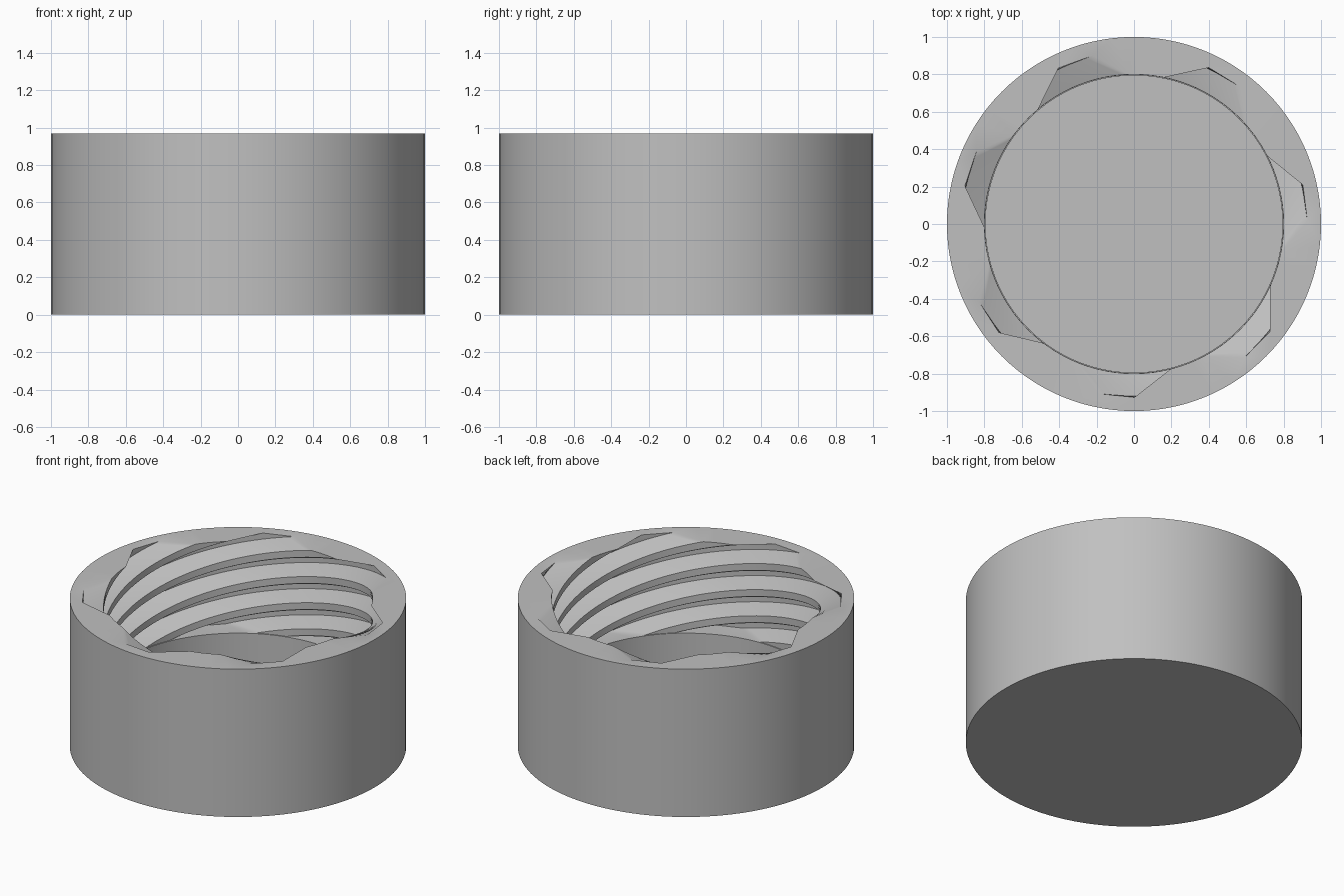
import bpy
import bmesh
from math import cos, sin, radians

cube = bpy.data.objects.get("Cube")
if cube:
    bpy.data.objects.remove(cube, do_unlink=True)

HEIGHT, FLOOR, THREAD_END = 0.97, 0.12, 0.37
STARTS, SLICES, TWIST = 7, 72, 180
BORE, ROOT = 0.80, 0.927
SEGMENTS = 112

# Plain grey material
grey = bpy.data.materials.new("plain_grey")
grey.use_nodes = True
colour = (0.53, 0.53, 0.53, 1)
grey.diffuse_color = colour
grey.node_tree.nodes["Principled BSDF"].inputs["Base Color"].default_value = colour

bm = bmesh.new()


def ring(points, z):
    """Closed ring of vertices from (radius, degrees) pairs."""
    return [bm.verts.new((r * cos(radians(a)), r * sin(radians(a)), z)) for r, a in points]


def circle(radius, z):
    return ring([(radius, 360 * i / SEGMENTS) for i in range(SEGMENTS)], z)


def bridge(lower, upper):
    """Quads between two equal rings."""
    n = len(lower)
    for i in range(n):
        j = (i + 1) % n
        bm.faces.new((lower[i], lower[j], upper[j], upper[i]))


def fill_between(a, b):
    """Flat face with a hole, between two rings of any count."""
    edges = []
    for loop in (a, b):
        for i, v in enumerate(loop):
            w = loop[(i + 1) % len(loop)]
            edges.append(bm.edges.get((v, w)) or bm.edges.new((v, w)))
    bmesh.ops.triangle_fill(bm, edges=edges, use_beauty=True, use_dissolve=False)


def thread_section(turn):
    """Bore outline with one trapezoid groove per thread start."""
    groove = [(BORE, -11), (ROOT, 1), (ROOT, 13), (BORE, 27), (BORE, 31.5), (BORE, 36)]
    return [(r, a + turn + 360 * k / STARTS) for k in range(STARTS) for r, a in groove]


# Outer wall and base
outer_low, outer_top = circle(1, 0), circle(1, HEIGHT)
bridge(outer_low, outer_top)
bm.faces.new(outer_low)

# Multi-start internal thread, twisting down from the rim
rings = []
for s in range(SLICES + 1):
    t = s / SLICES
    rings.append(ring(thread_section(TWIST * t), HEIGHT + (THREAD_END - HEIGHT) * t))
for a, b in zip(rings, rings[1:]):
    bridge(a, b)

# Plain bore and floor below the thread
bore_top, bore_low = circle(BORE - 0.006, THREAD_END), circle(BORE - 0.006, FLOOR)
bridge(bore_top, bore_low)
bm.faces.new(bore_low)

# Rim and the ledge where the grooves stop
fill_between(outer_top, rings[0])
fill_between(rings[-1], bore_top)

bmesh.ops.recalc_face_normals(bm, faces=bm.faces[:])
mesh = bpy.data.meshes.new("threaded_cap")
bm.to_mesh(mesh)
bm.free()
mesh.materials.append(grey)

cap = bpy.data.objects.new("threaded_cap", mesh)
bpy.context.collection.objects.link(cap)
bpy.ops.object.select_all(action="DESELECT")
cap.select_set(True)
bpy.context.view_layer.objects.active = cap
bpy.ops.object.shade_smooth_by_angle(angle=radians(30))
